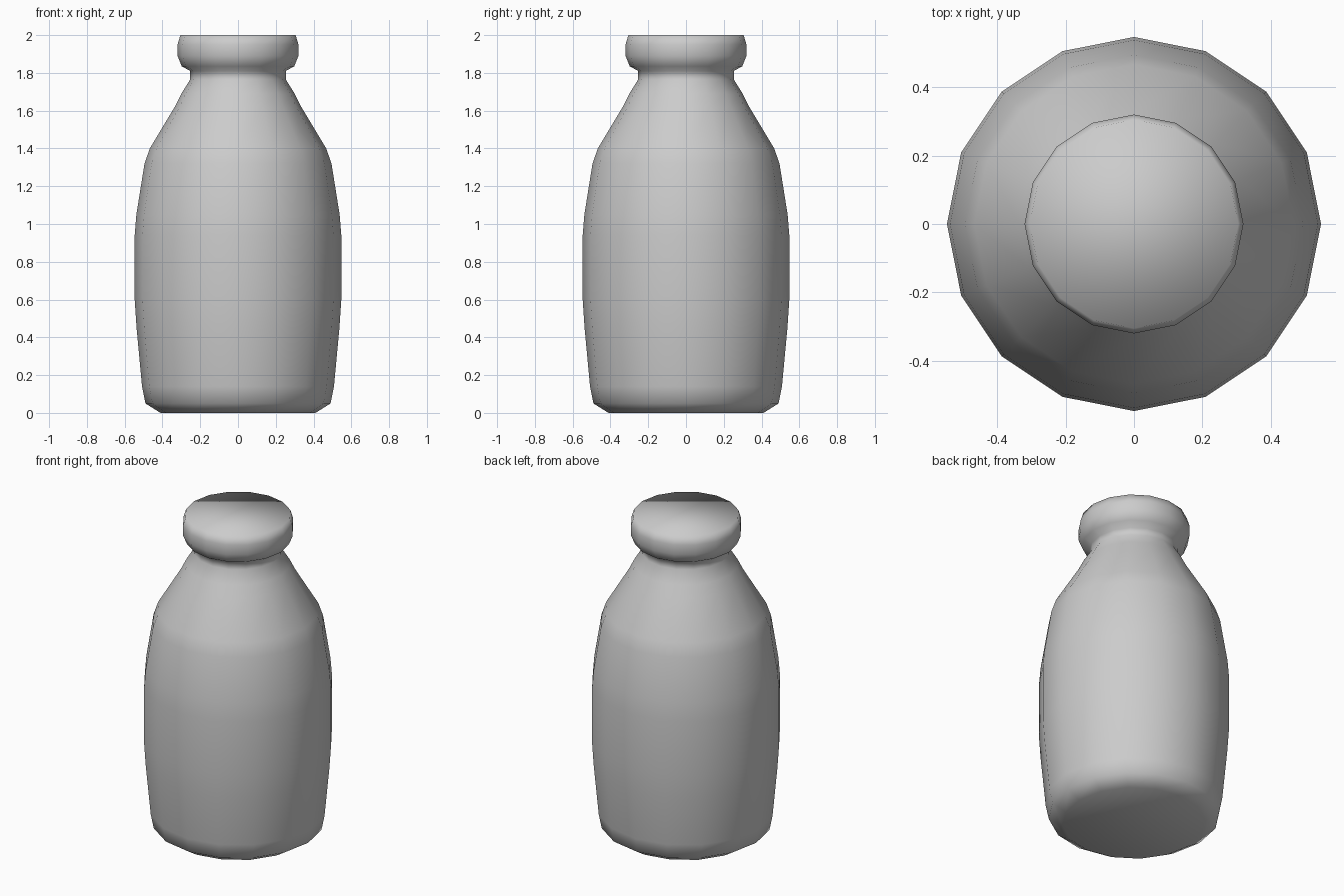
import bpy, bmesh
from math import cos, sin, pi

if "Cube" in bpy.data.objects:
    bpy.data.objects.remove(bpy.data.objects["Cube"])

SIDES = 16

# Outer profile of the bottle as (radius, height), from base to cap top
PROFILE = [(0.41, 0.0), (0.49, 0.05), (0.508, 0.14), (0.537, 0.45),
           (0.547, 0.60), (0.547, 0.94), (0.538, 1.05), (0.495, 1.32),
           (0.467, 1.40), (0.335, 1.62), (0.30, 1.69), (0.253, 1.765),
           (0.253, 1.81), (0.298, 1.835), (0.32, 1.89), (0.32, 1.95),
           (0.305, 2.0)]


def lathe(name, profile):
    """Spin a profile around z and close both ends with flat faces."""
    bm = bmesh.new()
    rings = [[bm.verts.new((r * cos(2 * pi * i / SIDES), r * sin(2 * pi * i / SIDES), z))
              for i in range(SIDES)] for r, z in profile]
    for low, high in zip(rings, rings[1:]):
        for i in range(SIDES):
            j = (i + 1) % SIDES
            bm.faces.new((low[i], low[j], high[j], high[i]))
    bm.faces.new(rings[0][::-1])
    bm.faces.new(rings[-1])
    for face in bm.faces:
        face.smooth = True
    mesh = bpy.data.meshes.new(name)
    bm.to_mesh(mesh)
    bm.free()
    obj = bpy.data.objects.new(name, mesh)
    bpy.context.collection.objects.link(obj)
    return obj


# Body, neck and rounded lip in one smooth-shaded surface
lathe("bottle", PROFILE)
